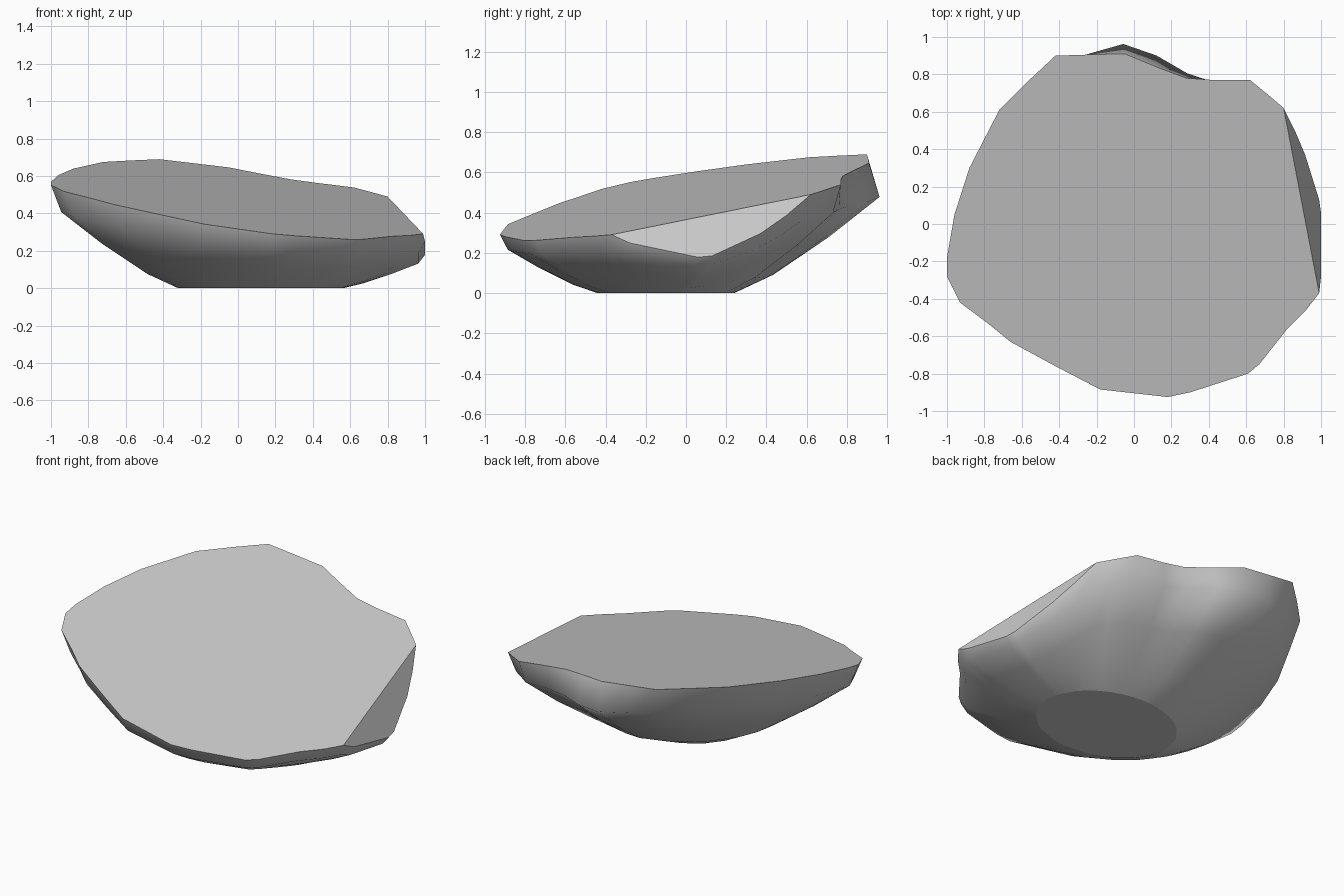
import bpy
import bmesh
import math

cube = bpy.data.objects.get("Cube")
if cube:
    bpy.data.objects.remove(cube, do_unlink=True)

# Stone colour
stone = bpy.data.materials.new("stone_grey")
stone.use_nodes = True
colour = (0.6, 0.6, 0.6, 1)
stone.diffuse_color = colour
stone.node_tree.nodes["Principled BSDF"].inputs["Base Color"].default_value = colour

# Rim seen in plan: the chipped side first, then the rest counter-clockwise
chip_rim = [(.99, -.37), (1, -.28), (1, -.1), (1, .06), (.99, .13),
            (.915, .37), (.86, .5), (.8, .62)]
main_rim = [(.73, .68), (.62, .77), (.42, .77), (.28, .78), (.12, .84),
            (-.05, .91), (-.26, .905), (-.42, .9), (-.57, .76), (-.72, .61),
            (-.88, .3), (-.96, .05), (-1, -.18), (-1, -.28), (-.93, -.42),
            (-.77, -.54), (-.66, -.63), (-.42, -.76), (-.18, -.885),
            (.18, -.925), (.3, -.9), (.61, -.8), (.67, -.75), (.82, -.56),
            (.92, -.46)]
# Wall profile: outward share, height share
profile = [(0, 0), (.25, .14), (.6, .43), (.92, .74), (1, 1)]


def top_plane(x, y):
    return .478 - .123 * x + .178 * y


def chip_plane(x, y):
    return .49 - (.195 * (x - .8) + .019 * (y - .62)) / .091


def base_point(x, y):
    angle = math.atan2(y + .1, x - .12)
    return .12 + .44 * math.cos(angle), -.1 + .34 * math.sin(angle)


def back_bulge(x, y):
    return .2 * math.exp(-((x - .08) / .33) ** 2) if y > .7 else 0


def wall_point(rim, height, out, up):
    x, y = rim
    bx, by = base_point(x, y)
    if up < 1:
        out *= 1 + back_bulge(x, y)
    return bx + (x - bx) * out, by + (y - by) * out, height * up


rim = chip_rim + main_rim
heights = [chip_plane(*p) for p in chip_rim] + [top_plane(*p) for p in main_rim]
for i in (0, len(chip_rim) - 1):
    heights[i] = top_plane(*rim[i])

# Loft the rounded underside
bm = bmesh.new()
rings = [[bm.verts.new(wall_point(p, h, out, up)) for p, h in zip(rim, heights)]
         for out, up in profile]
count = len(rim)
for low, high in zip(rings, rings[1:]):
    for i in range(count):
        j = (i + 1) % count
        bm.faces.new((low[i], low[j], high[j], high[i])).smooth = True

# Flat cuts: sloping top, side chip and resting base
edge = rings[-1]
last = len(chip_rim) - 1
caps = [bm.faces.new(edge[last:] + edge[:1]),
        bm.faces.new(edge[:last + 1]),
        bm.faces.new(rings[0][::-1])]
for cap in caps:
    cap.smooth = False
    for e in cap.edges:
        e.smooth = False
bmesh.ops.recalc_face_normals(bm, faces=bm.faces)

mesh = bpy.data.meshes.new("cut_rock")
bm.to_mesh(mesh)
bm.free()
mesh.materials.append(stone)
rock = bpy.data.objects.new("cut_rock", mesh)
bpy.context.collection.objects.link(rock)
